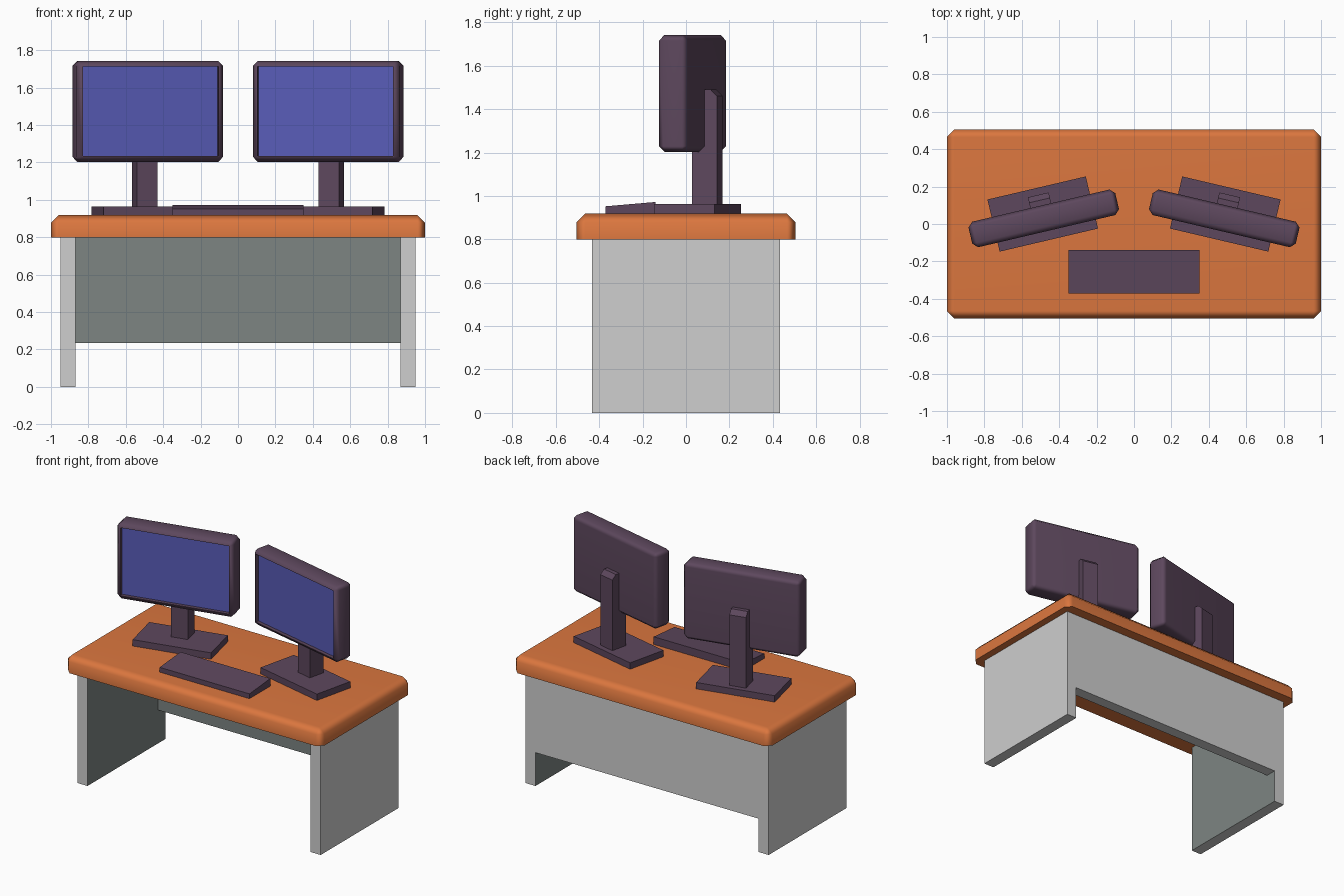
import bpy, bmesh, math
from mathutils import Vector

if "Cube" in bpy.data.objects:
    bpy.data.objects.remove(bpy.data.objects["Cube"])


def material(name, rgb):
    m = bpy.data.materials.new(name)
    lin = [c / 12.92 if c <= 0.04045 else ((c + 0.055) / 1.055) ** 2.4 for c in rgb]
    m.diffuse_color = (*lin, 1)
    m.use_nodes = True
    m.node_tree.nodes["Principled BSDF"].inputs["Base Color"].default_value = m.diffuse_color
    return m


WOOD = material("orange wood", (0.86, 0.465, 0.245))
GREY = material("light grey", (0.81, 0.81, 0.81))
SHADE = material("grey green", (0.49, 0.52, 0.51))
PLASTIC = material("dark purple plastic", (0.365, 0.28, 0.365))
SCREEN = material("blue screen", (0.345, 0.36, 0.72))


def box(lo, hi):
    """Bmesh box between two corners."""
    bm = bmesh.new()
    bmesh.ops.create_cube(bm, size=1)
    lo, hi = Vector(lo), Vector(hi)
    for v in bm.verts:
        v.co = (lo + hi) / 2 + v.co * (hi - lo)
    bm.normal_update()
    return bm


def bevel(bm, width, rule):
    edges = [e for e in bm.edges if rule(e)]
    bmesh.ops.bevel(bm, geom=edges, offset=width, segments=1, profile=0.5, affect='EDGES')
    bm.normal_update()


def finish(bm, name, mats, loc=(0, 0, 0), angle=0, smooth=False):
    me = bpy.data.meshes.new(name)
    bm.to_mesh(me)
    bm.free()
    ob = bpy.data.objects.new(name, me)
    bpy.context.collection.objects.link(ob)
    for m in mats:
        me.materials.append(m)
    ob.location = loc
    ob.rotation_euler.z = angle
    if smooth:
        bpy.ops.object.select_all(action='DESELECT')
        ob.select_set(True)
        bpy.context.view_layer.objects.active = ob
        bpy.ops.object.shade_smooth_by_angle(angle=math.radians(60))
        mod = ob.modifiers.new("flat_normals", 'WEIGHTED_NORMAL')
        mod.keep_sharp = True
    return ob


# Desk top: upper rim and vertical corners chamfered, underside sharp
top = box((-1, -0.505, 0.798), (1, 0.505, 0.918))
bevel(top, 0.04, lambda e: max(v.co.z for v in e.verts) > 0.9)
finish(top, "desk_top", [WOOD], smooth=True)

# Side panels, darker on the inward faces
for s, side in ((-1, "left"), (1, "right")):
    leg = box((min(s * 0.87, s * 0.948), -0.433, 0), (max(s * 0.87, s * 0.948), 0.433, 0.798))
    for f in leg.faces:
        f.material_index = int(f.normal.x * s < -0.9)
    finish(leg, side + "_leg_panel", [GREY, SHADE])

# Back panel, darker on its front
back = box((-0.87, 0.353, 0.235), (0.87, 0.433, 0.798))
for f in back.faces:
    f.material_index = int(f.normal.y < -0.9)
finish(back, "back_panel", [GREY, SHADE])

# Keyboard wedge, lower at the front
keys = box((-0.35, -0.372, 0.918), (0.35, -0.14, 0.972))
for v in keys.verts:
    if v.co.z > 0.95 and v.co.y < -0.3:
        v.co.z = 0.952
finish(keys, "keyboard", [PLASTIC])

# Two monitors turned towards the middle
for s, side in ((-1, "left"), (1, "right")):
    place = dict(loc=(s * 0.4825, 0.03, 0), angle=math.radians(-13.2 * s))

    # Foot
    finish(box((-0.27, -0.119, 0.918), (0.27, 0.167, 0.963)), side + "_monitor_foot", [PLASTIC], **place)

    # Neck with a chamfered top back edge
    neck = box((-0.057, 0.012, 0.963), (0.057, 0.129, 1.49))
    bevel(neck, 0.03, lambda e: all(v.co.z > 1.4 and v.co.y > 0.1 for v in e.verts))
    finish(neck, side + "_monitor_neck", [PLASTIC], **place)

    # Housing with a recessed screen
    body = box((-0.403, -0.07, 1.203), (0.403, 0.07, 1.742))
    bevel(body, 0.026, lambda e: True)
    front = min(body.faces, key=lambda f: f.calc_center_median().y)
    bmesh.ops.inset_region(body, faces=[front], thickness=0.006)
    walls = bmesh.ops.extrude_discrete_faces(body, faces=[front])["faces"]
    for f in walls:
        for v in f.verts:
            v.co.y += 0.025
        f.material_index = 1
    body.normal_update()
    finish(body, side + "_monitor_screen", [PLASTIC, SCREEN], smooth=True, **place)
